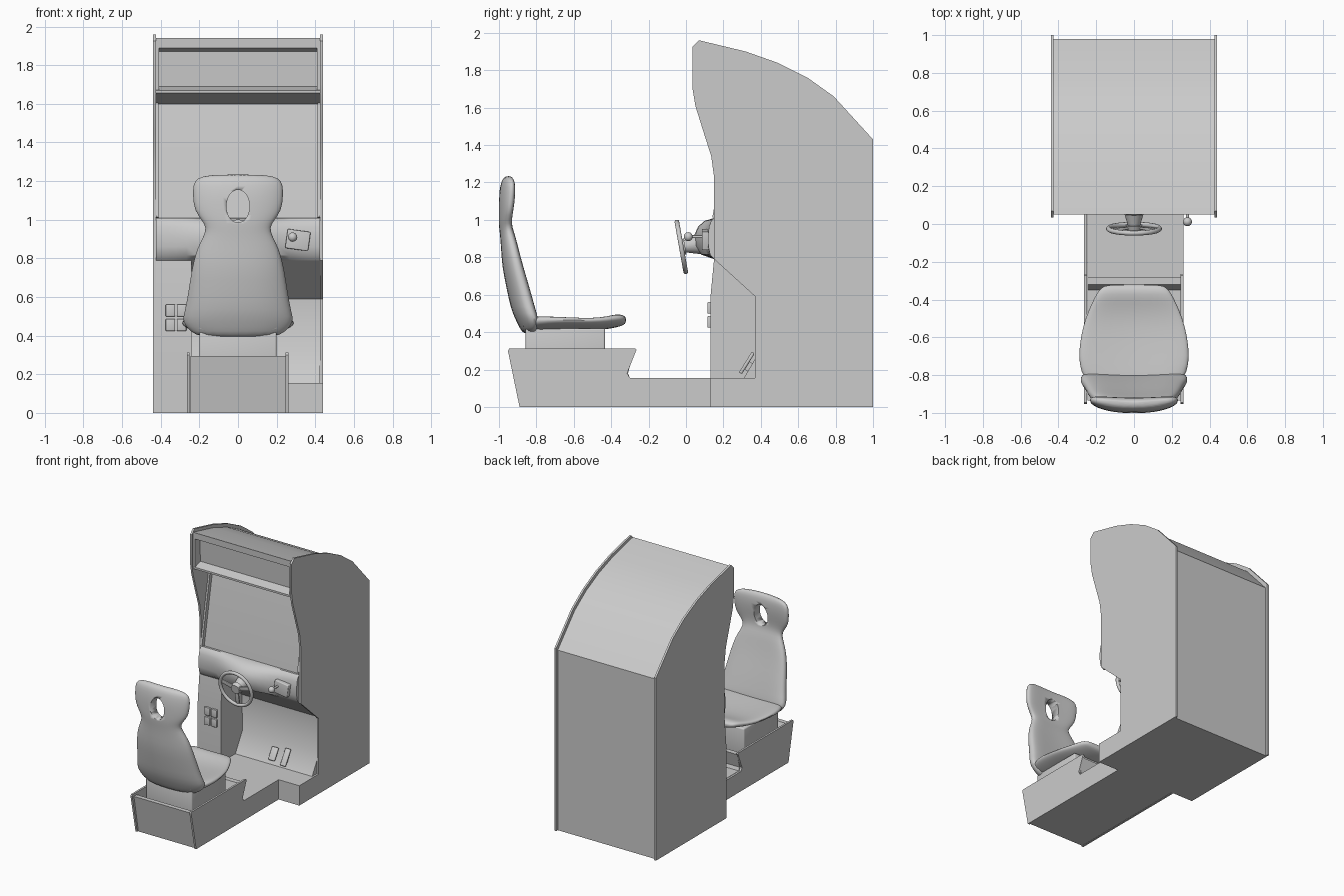
import bpy, bmesh, math
from mathutils import Matrix, Vector

if "Cube" in bpy.data.objects:
    bpy.data.objects.remove(bpy.data.objects["Cube"])

T = Matrix.Translation


def R(deg, axis):
    return Matrix.Rotation(math.radians(deg), 4, axis)


def finish(name, bm, angle=35, bevel=0):
    bmesh.ops.recalc_face_normals(bm, faces=bm.faces)
    me = bpy.data.meshes.new(name)
    bm.to_mesh(me)
    bm.free()
    ob = bpy.data.objects.new(name, me)
    bpy.context.collection.objects.link(ob)
    bpy.ops.object.select_all(action='DESELECT')
    ob.select_set(True)
    bpy.context.view_layer.objects.active = ob
    if bevel:
        m = ob.modifiers.new("bevel", 'BEVEL')
        m.width, m.segments = bevel, 3
        bpy.ops.object.modifier_apply(modifier=m.name)
    bpy.ops.object.shade_smooth_by_angle(angle=math.radians(angle))
    return ob


def skin(name, rings, angle=35):
    """Join equal-sized rings of points and cap both ends."""
    bm = bmesh.new()
    vs = [[bm.verts.new(p) for p in r] for r in rings]
    n = len(vs[0])
    for a, b in zip(vs, vs[1:]):
        for i in range(n):
            bm.faces.new((a[i], a[(i + 1) % n], b[(i + 1) % n], b[i]))
    bm.faces.new(vs[0])
    bm.faces.new(vs[-1])
    return finish(name, bm, angle)


def prism(name, profile, x0, x1):
    """Extrude a (y, z) profile from x0 to x1."""
    return skin(name, [[(x, y, z) for y, z in profile] for x in (x0, x1)])


def box(name, size, mat, bevel=0):
    bm = bmesh.new()
    bmesh.ops.create_cube(bm, size=1, matrix=mat @ Matrix.Diagonal((*size, 1)))
    return finish(name, bm, bevel=bevel)


def cone(name, r1, r2, depth, mat):
    bm = bmesh.new()
    bmesh.ops.create_cone(bm, cap_ends=True, segments=24, radius1=r1, radius2=r2,
                          depth=depth, matrix=mat)
    return finish(name, bm)


def cushion(name, levels, upright, bend):
    """Padded loft; each level is (position, low, high, half width)."""
    rings = []
    for t, lo, hi, w in levels:
        ring = []
        for i in range(24):
            a = math.tau * i / 24
            c, s = math.cos(a), math.sin(a)
            x = w * math.copysign(abs(c) ** 0.75, c)
            v = (lo + hi) / 2 + (hi - lo) / 2 * math.copysign(abs(s) ** 0.75, s) + bend * x * x
            ring.append((x, v, t) if upright else (x, t, v))
        rings.append(ring)
    ob = skin(name, rings, 60)
    ob.modifiers.new("smooth", 'SUBSURF').levels = 1
    bpy.ops.object.modifier_apply(modifier="smooth")
    return ob


# Cabinet side panels: the right one has a cut-out for the legs
top = [(.07, 1.96), (.32, 1.90), (.49, 1.84), (.65, 1.76), (.79, 1.66), (1, 1.43)]
front = [(.15, .79), (.15, 1.23), (.135, 1.34), (.10, 1.45), (.05, 1.61), (.035, 1.70), (.035, 1.925)]
prism("right_side_panel", [(1, 0), (.13, 0), (.13, .155), (.37, .155), (.37, .59)] + front + top, .425, .44)
prism("left_side_panel", [(1, 0), (.13, 0), (.13, .58)] + front + top, -.44, -.425)

# Cabinet body: footwell, screen, marquee recess, curved top and back
body = [(.98, 0), (.13, 0), (.13, .155), (.31, .155), (.40, .31), (.39, .59), (.15, .79),
        (.17, 1.01), (.28, 1.60), (.05, 1.655), (.05, 1.67), (.12, 1.69), (.11, 1.87), (.052, 1.89)]
prism("cabinet_body", body + [(y - .02, z - .02) for y, z in top], -.425, .425)
for s in (-1, 1):
    box("marquee_side_frame", (.016, .07, .24), T((s * .417, .087, 1.78)))
    box("screen_side_frame", (.014, .04, .60), T((s * .418, .215, 1.305)) @ R(-10.5, 'X'))

# Coin box with four buttons
prism("coin_box", [(.40, .155), (.13, .155), (.13, .58), (.15, .79), (.40, .79)], -.425, -.24)
for x in (-.35, -.292):
    for z in (.455, .53):
        box("coin_button", (.05, .025, .062), T((x, .127, z)), .005)

# Dashboard bulging around the steering column
dash = [(0, 1.01), (.05, .995), (.085, .965), (.105, .92), (.10, .86), (.07, .815), (0, .79)]
rings = []
for i in range(17):
    x = -.425 + .85 * i / 16
    f = .3 + .7 * math.exp(-(x / .2) ** 2)
    rings.append([(x, .15 - d * f, z) for d, z in dash] + [(x, .3, .79), (x, .3, 1.0)])
skin("dashboard", rings)

# Shifter
box("shifter_plate", (.12, .05, .10), T((.31, .11, .895)) @ R(8, 'Y'), .006)
cone("shifter_rod", .008, .008, .09, T((.283, .055, .91)) @ R(90, 'X'))
bm = bmesh.new()
bmesh.ops.create_uvsphere(bm, u_segments=16, v_segments=12, radius=.024, matrix=T((.283, .012, .91)))
finish("shifter_knob", bm, 60)

# Steering wheel: rim, three spokes, hub and column
wheel = T((0, -.025, .855)) @ R(100, 'X')
rim = []
for i in range(40):
    a = math.tau * i / 40
    rim.append([wheel @ Vector(((.135 + .013 * math.cos(b)) * math.cos(a),
                                (.135 + .013 * math.cos(b)) * math.sin(a), .013 * math.sin(b)))
                for b in [math.tau * j / 10 for j in range(10)]])
bm = bmesh.new()
vs = [[bm.verts.new(p) for p in r] for r in rim]
for i in range(40):
    for j in range(10):
        k, m = (i + 1) % 40, (j + 1) % 10
        bm.faces.new((vs[i][j], vs[k][j], vs[k][m], vs[i][m]))
finish("steering_wheel_rim", bm, 60)
for a in (15, 165, 270):
    box("steering_spoke", (.12, .032, .012), wheel @ R(a, 'Z') @ T((.07, 0, -.004)), .004)
cone("steering_hub", .045, .035, .03, wheel @ T((0, 0, -.005)))
cone("steering_column", .06, .03, .10, wheel @ T((0, 0, -.06)))

# Pedals on the footwell ramp
for x, w, h in ((.08, .055, .10), (.185, .045, .13)):
    m = T((x, .325, .235)) @ R(-32, 'X')
    box("pedal", (w, .018, h), m, .007)
    box("pedal_arm", (.02, .05, .05), m @ T((0, .03, -.01)))

# Seat platform: tub between two side boards
prism("platform_tub", [(-.88, 0), (.13, 0), (.13, .155), (-.30, .155), (-.31, .18), (-.28, .29),
                       (-.32, .29), (-.35, .2), (-.86, .2), (-.90, .295), (-.935, .295)], -.247, .247)
board = [(-.89, 0), (.13, 0), (.13, .155), (-.30, .155), (-.315, .18), (-.265, .305),
         (-.272, .312), (-.945, .312), (-.952, .30)]
for x in (-.265, .246):
    prism("platform_side_board", board, x, x + .015)
box("seat_pedestal", (.40, .425, .23), T((0, -.645, .305)), .01)

# Seat cushion
cushion("seat_cushion", [(-.88, .41, .45, .18), (-.86, .39, .48, .24), (-.78, .39, .475, .285),
                         (-.70, .395, .47, .295), (-.60, .40, .465, .285), (-.50, .405, .465, .26),
                         (-.42, .415, .48, .225), (-.37, .425, .495, .20), (-.335, .435, .49, .175),
                         (-.32, .45, .475, .14)], False, .4)

# Seat back with headrest, pierced by an oval hole
back = cushion("seat_back", [(.39, -.87, -.82, .20), (.42, -.89, -.80, .245), (.47, -.915, -.80, .295),
                             (.53, -.94, -.815, .275), (.63, -.96, -.84, .258), (.75, -.985, -.875, .24),
                             (.85, -.99, -.90, .215), (.92, -.995, -.915, .175), (.96, -1.0, -.93, .165),
                             (1.0, -1.003, -.935, .19), (1.05, -1.003, -.93, .228), (1.12, -1.003, -.92, .235),
                             (1.18, -.995, -.92, .235), (1.215, -.985, -.925, .215),
                             (1.235, -.965, -.94, .15)], True, .5)
cutter = cone("hole_cutter", 1, 1, 1, T((0, -.95, 1.07)) @ Matrix.Diagonal((.06, .4, .085, 1)) @ R(90, 'X'))
cutter.hide_render = True
bpy.context.view_layer.objects.active = back
m = back.modifiers.new("hole", 'BOOLEAN')
m.object, m.operation, m.solver = cutter, 'DIFFERENCE', 'EXACT'
bpy.ops.object.modifier_apply(modifier="hole")
bpy.data.objects.remove(cutter)
